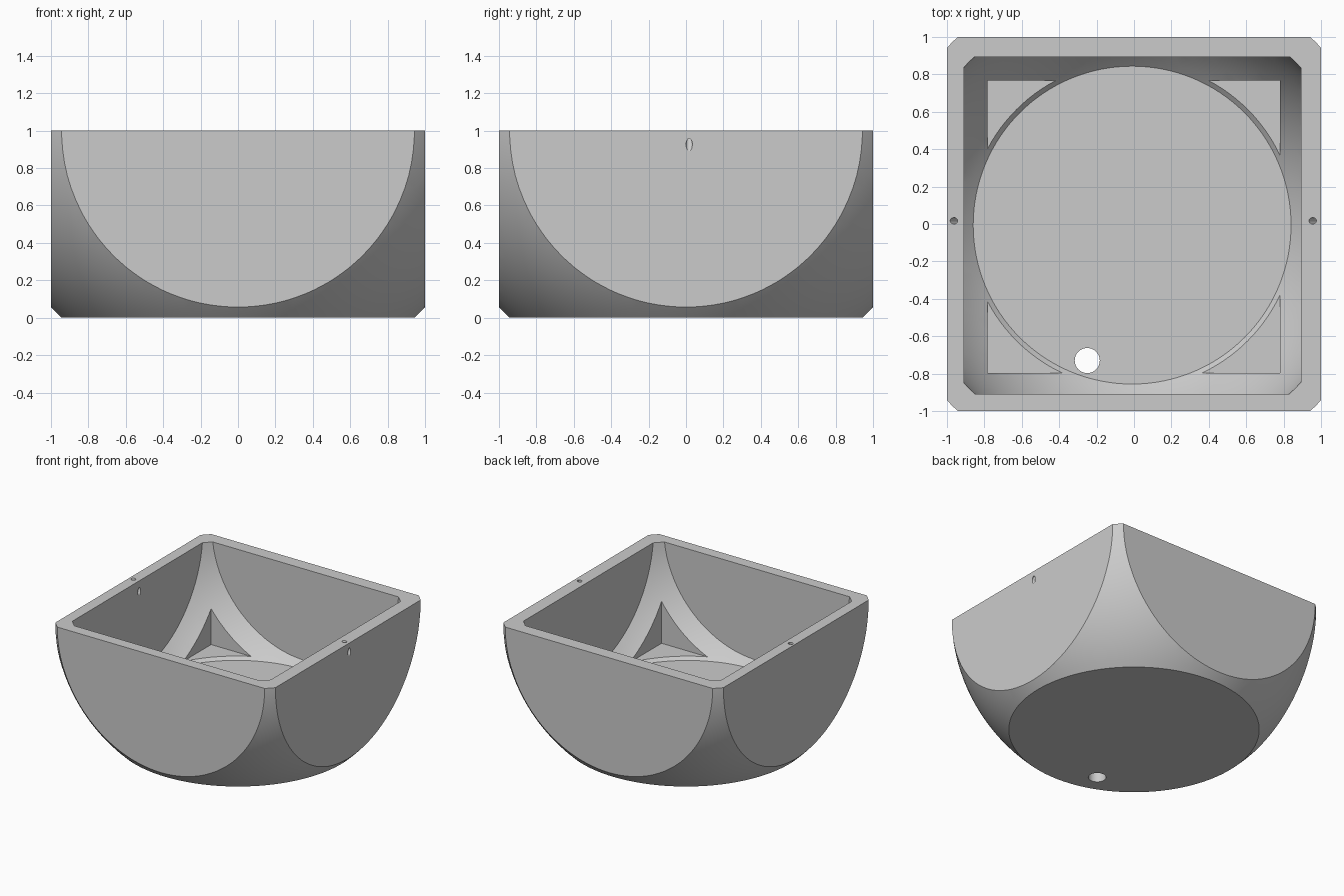
import bpy
import math
from mathutils import Vector

cube = bpy.data.objects.get("Cube")
if cube:
    bpy.data.objects.remove(cube, do_unlink=True)

# One plain grey
grey = bpy.data.materials.new("plain_grey")
grey.use_nodes = True
colour = (0.6, 0.6, 0.6, 1)
grey.diffuse_color = colour
grey.node_tree.nodes["Principled BSDF"].inputs["Base Color"].default_value = colour


def finish(name):
    obj = bpy.context.object
    obj.name = name
    obj.data.materials.append(grey)
    return obj


def box(name, low, high):
    low, high = Vector(low), Vector(high)
    bpy.ops.mesh.primitive_cube_add(size=1, location=(low + high) / 2)
    obj = finish(name)
    obj.scale = high - low
    bpy.ops.object.transform_apply(location=False, rotation=False, scale=True)
    return obj


def ball(name, radius, centre):
    bpy.ops.mesh.primitive_uv_sphere_add(
        segments=128, ring_count=63, radius=radius, location=centre)
    return finish(name)


def rod(name, radius, start, end, sides=32):
    start, end = Vector(start), Vector(end)
    axis = end - start
    bpy.ops.mesh.primitive_cylinder_add(
        vertices=sides, radius=radius, depth=axis.length,
        location=(start + end) / 2,
        rotation=axis.to_track_quat('Z', 'Y').to_euler())
    return finish(name)


def combine(target, tool, operation):
    """Apply a boolean, then discard the tool."""
    tool.hide_render = True
    mod = target.modifiers.new("cut", 'BOOLEAN')
    mod.operation = operation
    mod.solver = 'EXACT'
    mod.object = tool
    bpy.context.view_layer.objects.active = target
    bpy.ops.object.modifier_apply(modifier=mod.name)
    bpy.data.objects.remove(tool, do_unlink=True)
    return target


# Outer body: a ball trimmed flat by a square block
bowl = combine(box("square_bowl", (-1, -1, 0), (1, 1, 1)),
               ball("outer_ball", 1.375, (0, 0, 1)), 'INTERSECT')

# Main cavity: the same shape, smaller, raised and slightly off centre
cavity = combine(box("cavity", (-0.91, -0.908, 0.2), (0.892, 0.893, 1.2)),
                 ball("inner_ball", 1.238, (-0.01, -0.006, 1.1)), 'INTERSECT')
combine(bowl, cavity, 'DIFFERENCE')

# Square recess that leaves a pocket in each corner
combine(bowl, box("corner_pockets", (-0.782, -0.797, 0.224), (0.78, 0.768, 0.9)),
        'DIFFERENCE')

# Drain hole through the floor
combine(bowl, rod("drain_hole", 0.067, (-0.25, -0.73, -0.1), (-0.25, -0.73, 0.3), 48),
        'DIFFERENCE')

# Slanted cord holes in the rim, both leaning toward +x
for x in (-0.963, 0.955):
    lean = Vector((0.6, 0, -1))
    top = Vector((x, 0.017, 1))
    combine(bowl, rod("cord_hole", 0.017, top - lean * 0.1, top + lean * 0.16),
            'DIFFERENCE')

# Smooth curved surfaces, crisp edges
bpy.ops.object.select_all(action='DESELECT')
bowl.select_set(True)
bpy.context.view_layer.objects.active = bowl
bpy.ops.object.shade_smooth_by_angle(angle=math.radians(30))
